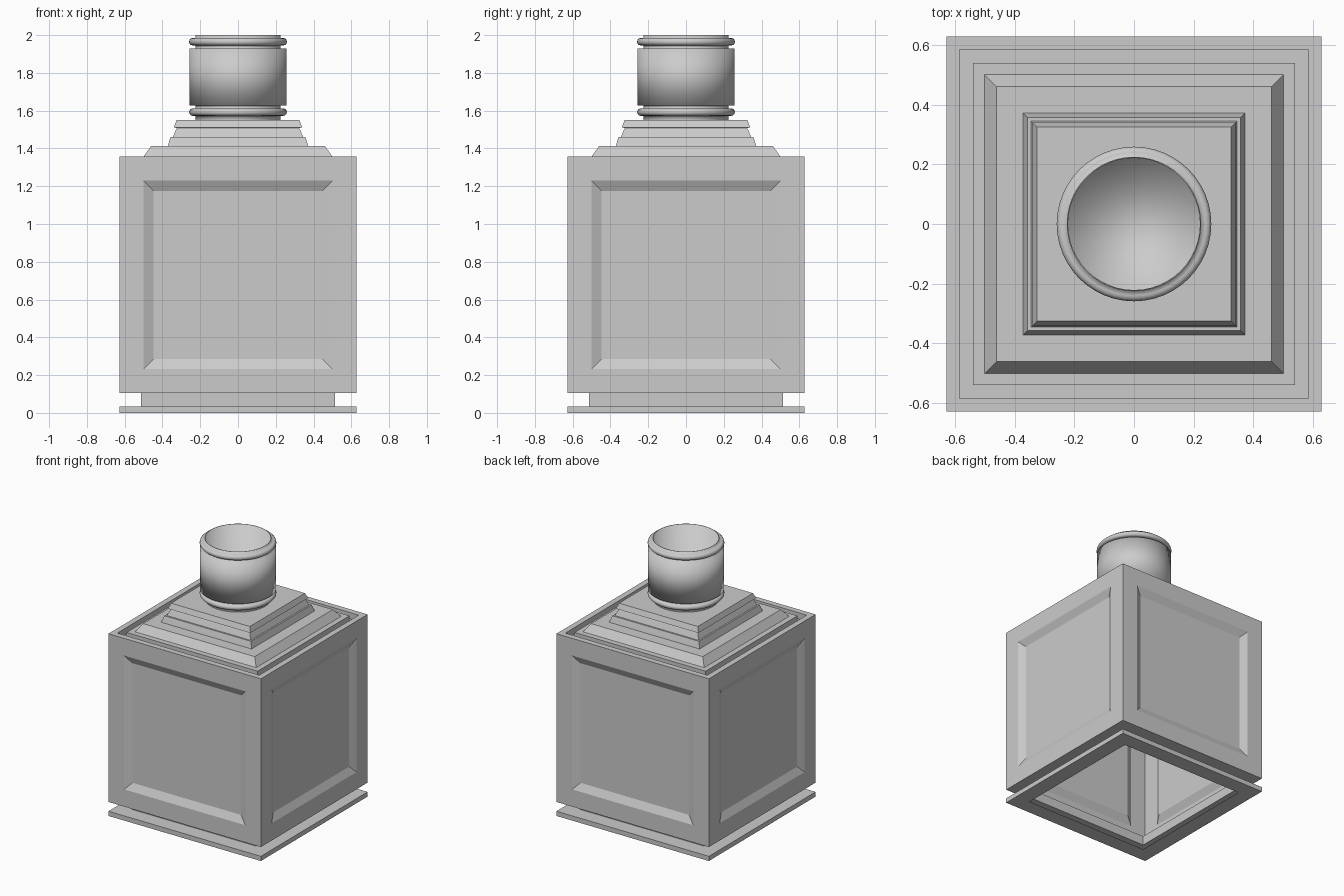
import bpy, bmesh, math

if "Cube" in bpy.data.objects:
    bpy.data.objects.remove(bpy.data.objects["Cube"])


def loft(name, profile, sides, cap=True):
    """Sweep a (half-width, z) profile round z; 4 sides gives squares, more gives circles."""
    bm = bmesh.new()
    square = sides == 4
    grow = math.sqrt(2) if square else 1
    turn = math.pi / 4 if square else 0
    rings = []
    for r, z in profile:
        angles = [turn + 2 * math.pi * i / sides for i in range(sides)]
        rings.append([bm.verts.new((r * grow * math.cos(a), r * grow * math.sin(a), z)) for a in angles])
    for low, high in zip(rings, rings[1:]):
        for i in range(sides):
            j = (i + 1) % sides
            bm.faces.new((low[i], low[j], high[j], high[i]))
    if cap:
        bm.faces.new(rings[-1])
    bm.normal_update()
    return name, bm


def finish(name, bm, smooth=False):
    for f in bm.faces:
        f.smooth = smooth
    mesh = bpy.data.meshes.new(name)
    bm.to_mesh(mesh)
    bm.free()
    obj = bpy.data.objects.new(name, mesh)
    bpy.context.collection.objects.link(obj)
    return obj


# Hollow box: open foot plate, recessed plinth, walls, grooved rim and stepped roof
name, bm = loft("box_shell", [
    (0.513, 0), (0.628, 0), (0.628, 0.035), (0.513, 0.035), (0.513, 0.104),
    (0.628, 0.104), (0.628, 1.357),
    (0.585, 1.357), (0.585, 1.31), (0.54, 1.31), (0.54, 1.357),
    (0.50, 1.357), (0.46, 1.413),
    (0.372, 1.413), (0.357, 1.46),
    (0.345, 1.46), (0.328, 1.50), (0.323, 1.508),
    (0.34, 1.511), (0.325, 1.55)], 4)

# Shallow recessed panel with sloped edges on each wall
walls = [f for f in bm.faces if f.calc_area() > 1.4 and abs(f.normal.z) < 0.1]
bmesh.ops.inset_individual(bm, faces=walls, thickness=0.128, use_even_offset=True)
bmesh.ops.inset_individual(bm, faces=walls, thickness=0.053, depth=-0.026, use_even_offset=True)
finish(name, bm)


# Round neck: rounded bead below and above a plain drum, with an open well inside
def bead(z0, z1):
    mid, half = (z0 + z1) / 2, (z1 - z0) / 2
    return [(0.24 + 0.019 * math.cos(a), mid + half * math.sin(a))
            for a in [math.radians(d) for d in range(-90, 91, 30)]]


neck = [(0.225, 1.55), (0.225, 1.573)] + bead(1.573, 1.612)
neck += [(0.225, 1.612), (0.225, 1.627), (0.258, 1.627), (0.258, 1.93), (0.225, 1.93), (0.225, 1.945)]
neck += bead(1.945, 1.985)
neck += [(0.225, 1.985), (0.225, 2.0), (0.221, 2.0), (0.221, 1.6)]
finish(*loft("neck", neck, 48), smooth=True)
